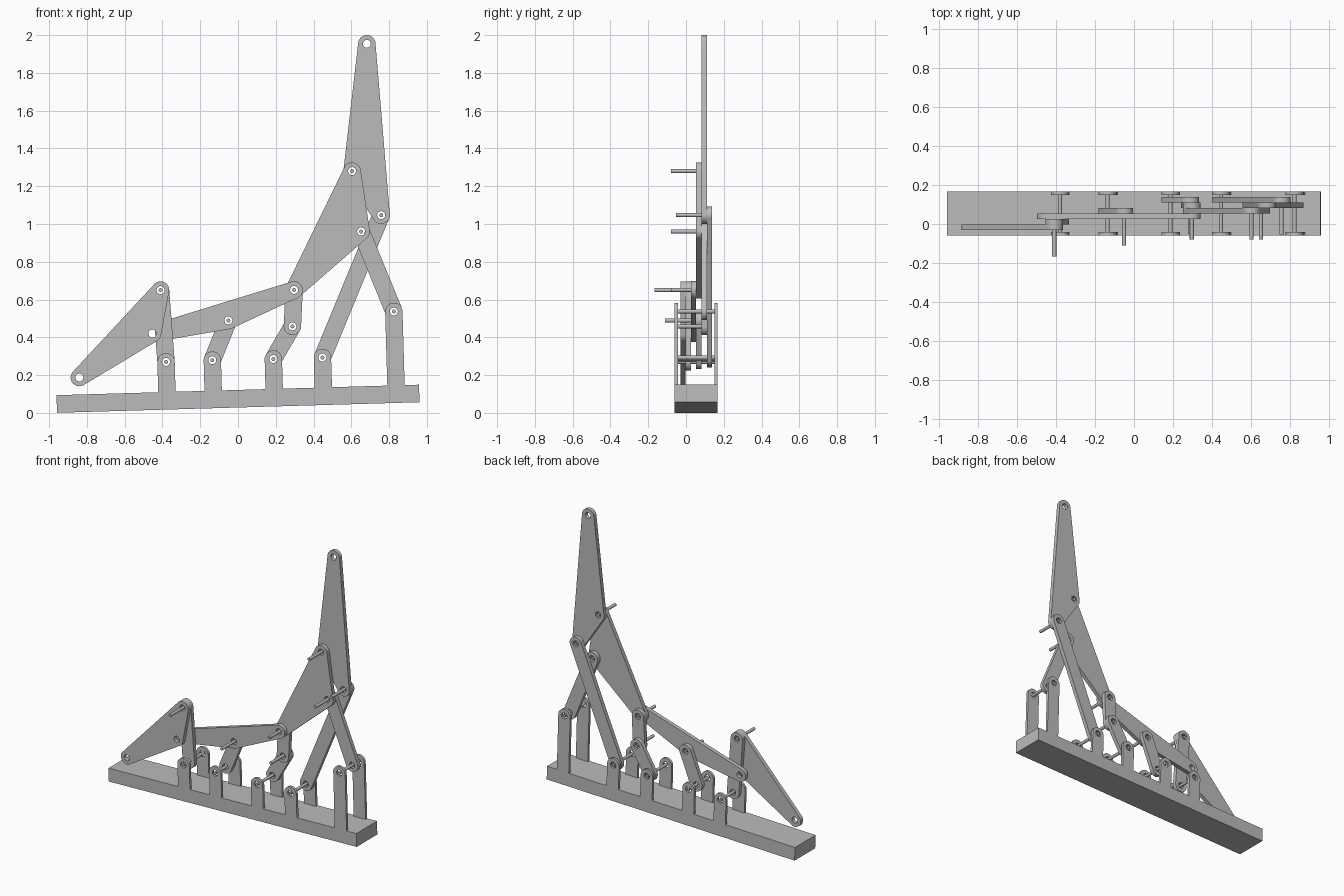
import bpy, bmesh, math
from mathutils import Vector
from mathutils.geometry import convex_hull_2d

cube = bpy.data.objects.get("Cube")
if cube:
    bpy.data.objects.remove(cube, do_unlink=True)

# One grey material for the whole mechanism
grey = bpy.data.materials.new("plain_grey")
grey.use_nodes = True
colour = (0.5, 0.5, 0.5, 1)
grey.diffuse_color = colour
bsdf = next(n for n in grey.node_tree.nodes if n.type == 'BSDF_PRINCIPLED')
bsdf.inputs["Base Color"].default_value = colour

END, HOLE, PIN = 0.046, 0.021, 0.0105     # radii
FRONT, BACK, SHEET = -0.06, 0.168, 0.018  # frame depth and upright thickness
FIRST, STEP = -0.03, 0.028                # link layers, front to back


def circle(centre, radius, count=48):
    c = Vector(centre)
    return [c + radius * Vector((math.cos(a), math.sin(a)))
            for a in (2 * math.pi * i / count for i in range(count))]


def plate(name, points, holes, y0, y1):
    """Extrude the hull of xz points along y, with round holes."""
    hull = [points[i] for i in convex_hull_2d(points)]
    bm = bmesh.new()
    edges = []
    for loop in [hull] + [circle(h, HOLE, 32) for h in holes]:
        vs = [bm.verts.new((p.x, y0, p.y)) for p in loop]
        edges += [bm.edges.new((a, b)) for a, b in zip(vs, vs[1:] + vs[:1])]
    bmesh.ops.triangle_fill(bm, edges=edges, use_beauty=True, normal=(0, -1, 0))
    result = bmesh.ops.extrude_face_region(bm, geom=bm.faces[:], use_keep_orig=True)
    top = [g for g in result["geom"] if isinstance(g, bmesh.types.BMVert)]
    bmesh.ops.translate(bm, verts=top, vec=(0, y1 - y0, 0))
    bmesh.ops.recalc_face_normals(bm, faces=bm.faces[:])
    mesh = bpy.data.meshes.new(name)
    bm.to_mesh(mesh)
    bm.free()
    mesh.materials.append(grey)
    obj = bpy.data.objects.new(name, mesh)
    bpy.context.collection.objects.link(obj)
    bpy.ops.object.select_all(action='DESELECT')
    bpy.context.view_layer.objects.active = obj
    obj.select_set(True)
    bpy.ops.object.shade_smooth_by_angle(angle=math.radians(30))
    return obj


def link(name, layer, *pivots):
    """Rounded flat link through two or three pivots."""
    y = FIRST + layer * STEP
    plate(name, [p for c in pivots for p in circle(c, END)], pivots, y, y + STEP)


def pin(name, pivot, y0, y1):
    plate(name, circle(pivot, PIN, 24), [], y0, y1)


# Tilted base bar
tilt = math.atan(0.029)
along = Vector((math.cos(tilt), math.sin(tilt)))
up = Vector((-along.y, along.x))
middle, half = Vector((0, 0.075)), 0.0465
plate("base", [middle + s * 0.96 * along + t * half * up
               for s in (-1, 1) for t in (-1, 1)], [], FRONT, BACK)

# Pairs of uprights with a pin across each pair
ground = [(-0.381, 0.27), (-0.136, 0.279), (0.187, 0.285), (0.447, 0.293), (0.825, 0.537)]
for i, pivot in enumerate(ground, 1):
    p = Vector(pivot)
    foot = p - ((p - middle).dot(up) - half) * up
    outline = circle(p, END) + [foot - END * along, foot + END * along]
    plate(f"front_upright_{i}", outline, [p], FRONT, FRONT + SHEET)
    plate(f"back_upright_{i}", outline, [p], BACK - SHEET, BACK)
    pin(f"upright_pin_{i}", p, FRONT, BACK)

# Moving pivots
claw_top, claw_mid, claw_tip = (-0.41, 0.65), (-0.453, 0.42), (-0.84, 0.187)
rocker_mid, knee, elbow = (-0.051, 0.489), (0.297, 0.651), (0.288, 0.458)
arm_joint, brace_joint = (0.604, 1.28), (0.652, 0.96)
arm_heel, arm_tip = (0.758, 1.047), (0.682, 1.954)

# Links, from the front layer to the back one
link("claw", 0, claw_top, claw_mid, claw_tip)
link("claw_link", 1, ground[0], claw_top)
link("rocker", 2, claw_mid, rocker_mid, knee)
link("rocker_link", 3, ground[1], rocker_mid)
link("shoulder_plate", 3, knee, arm_joint, brace_joint)
link("knee_link", 4, elbow, knee)
link("brace_link", 4, ground[4], brace_joint)
link("tall_arm", 4, arm_joint, arm_heel, arm_tip)
link("crank_link", 5, ground[2], elbow)
link("heel_link", 5, ground[3], arm_heel)

# Free pins that stick out to the front
for name, pivot, start, layer in (
        ("claw_pin", claw_top, -0.168, 1), ("rocker_pin", rocker_mid, -0.11, 3),
        ("knee_pin", knee, -0.08, 4), ("elbow_pin", elbow, -0.05, 5),
        ("arm_pin", arm_joint, -0.08, 4), ("brace_pin", brace_joint, -0.08, 4),
        ("heel_pin", arm_heel, -0.053, 5)):
    pin(name, pivot, start, FIRST + (layer + 1) * STEP)
